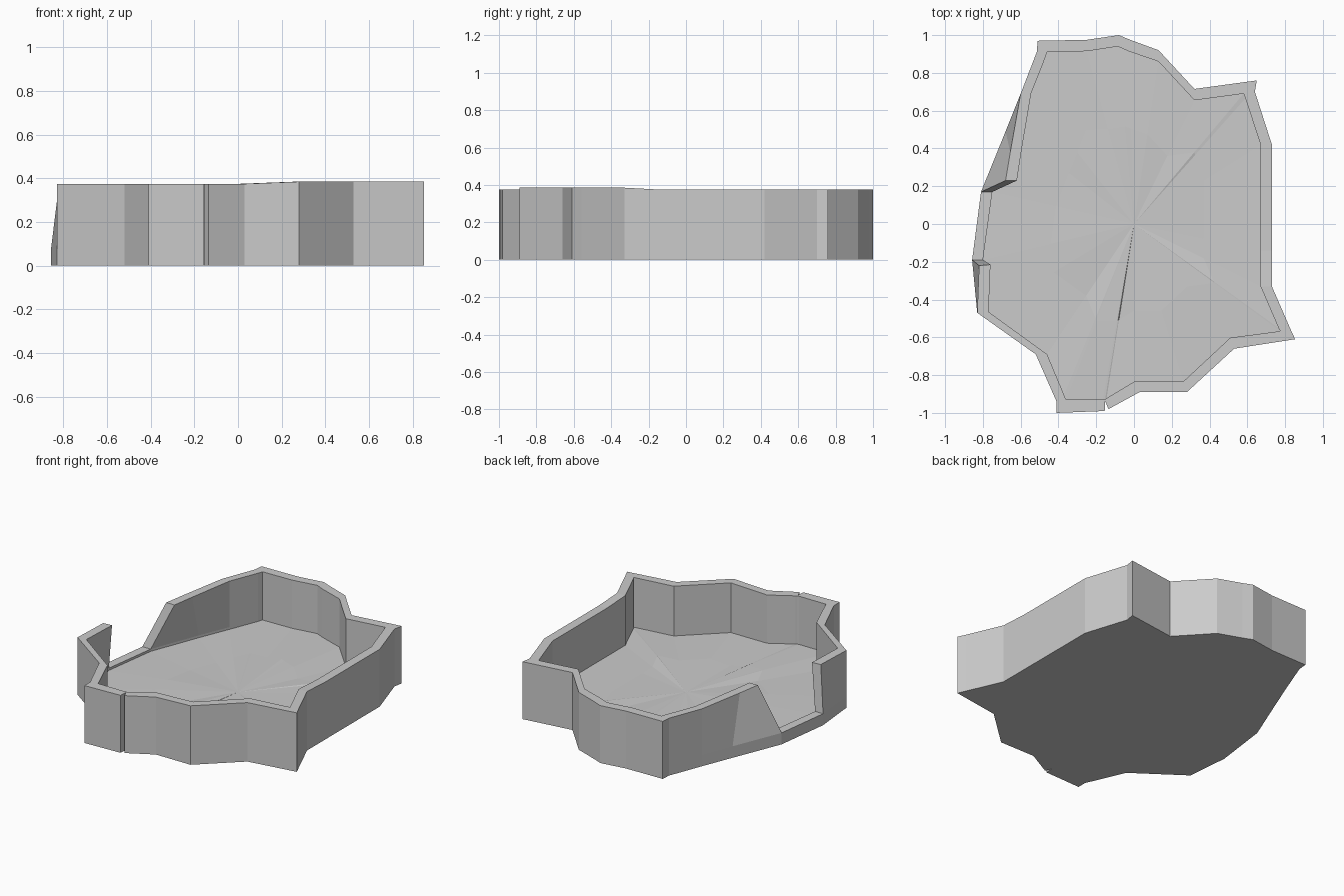
import bpy, bmesh, random

if "Cube" in bpy.data.objects:
    bpy.data.objects.remove(bpy.data.objects["Cube"])
random.seed(4)

LIP, FLOOR, LOW, HIGH = 0.075, 0.06, 0.375, 0.385

# Plan of the wall, clockwise from one side of the gap to the other:
# outer x, outer y, inner x, inner y
plan = [
    (-.81, .17, -.75, .17), (-.68, .49, -.627, .49), (-.60, .69, -.545, .69),
    (-.515, .91, -.47, .88), (-.51, .97, -.46, .91), (-.25, .975, -.25, .915),
    (-.08, 1.0, -.085, .94), (-.02, .975, -.03, .915), (.13, .92, .13, .86),
    (.32, .715, .32, .655), (.65, .76, .58, .69), (.64, .70, .59, .665),
    (.73, .42, .67, .42), (.73, -.14, .67, -.14), (.73, -.33, .67, -.33),
    (.83, -.56, .765, -.55), (.853, -.61, .775, -.567), (.53, -.66, .51, -.602),
    (.28, -.89, .26, -.835), (.03, -.89, .0, -.835), (-.135, -.98, -.145, -.922),
    (-.153, -.937, -.153, -.928), (-.155, -.99, -.165, -.93),
    (-.41, -1.0, -.36, -.93), (-.41, -.94, -.37, -.905), (-.52, -.69, -.46, -.69),
    (-.83, -.47, -.77, -.465), (-.857, -.19, -.80, -.19),
]
n = len(plan)
# The wall leans back beside the gap, so its top differs there
top_plan = dict(enumerate(plan))
top_plan[0] = (-.68, .23, -.62, .23)
top_plan[1] = (-.655, .38, -.597, .38)
top_plan[n - 1] = (-.82, -.22, -.76, -.215)
raised = range(14, 19)

bm = bmesh.new()


def ring(points, heights):
    return [bm.verts.new((x, y, z)) for (x, y), z in zip(points, heights)]


outer = [p[:2] for p in plan]
inner = [p[2:] for p in plan]
tops = [HIGH if i in raised else LOW for i in range(n)]
base_o = ring(outer, [0] * n)
lip_o = ring(outer, [LIP] * n)
lip_i = ring(inner, [LIP] * n)
floor_i = ring(inner, [FLOOR] * n)
top_o = ring([top_plan[i][:2] for i in range(n)], tops)
top_i = ring([top_plan[i][2:] for i in range(n)], tops)


def bridge(a, b, closed=True):
    for i in range(n if closed else n - 1):
        j = (i + 1) % n
        bm.faces.new((a[i], a[j], b[j], b[i]))


# Underside and low rim
bm.faces.new(base_o)
bridge(base_o, lip_o)
bridge(floor_i, lip_i)
bm.faces.new((lip_o[-1], lip_o[0], lip_i[0], lip_i[-1]))

# Tall wall, open at the gap
bridge(lip_o, top_o, False)
bridge(lip_i, top_i, False)
bridge(top_o, top_i, False)
for k in (0, -1):
    bm.faces.new((lip_o[k], lip_i[k], top_i[k], top_o[k]))

# Slightly uneven floor
mid = ring([(x * .55, y * .55) for x, y in inner],
           [FLOOR + random.uniform(-.006, .008) for _ in range(n)])
centre = bm.verts.new((0, 0, FLOOR))
bridge(floor_i, mid)
for i in range(n):
    bm.faces.new((mid[i], mid[(i + 1) % n], centre))

bmesh.ops.recalc_face_normals(bm, faces=bm.faces)
mesh = bpy.data.meshes.new("walled_tray")
bm.to_mesh(mesh)
bm.free()
tray = bpy.data.objects.new("walled_tray", mesh)
bpy.context.collection.objects.link(tray)
